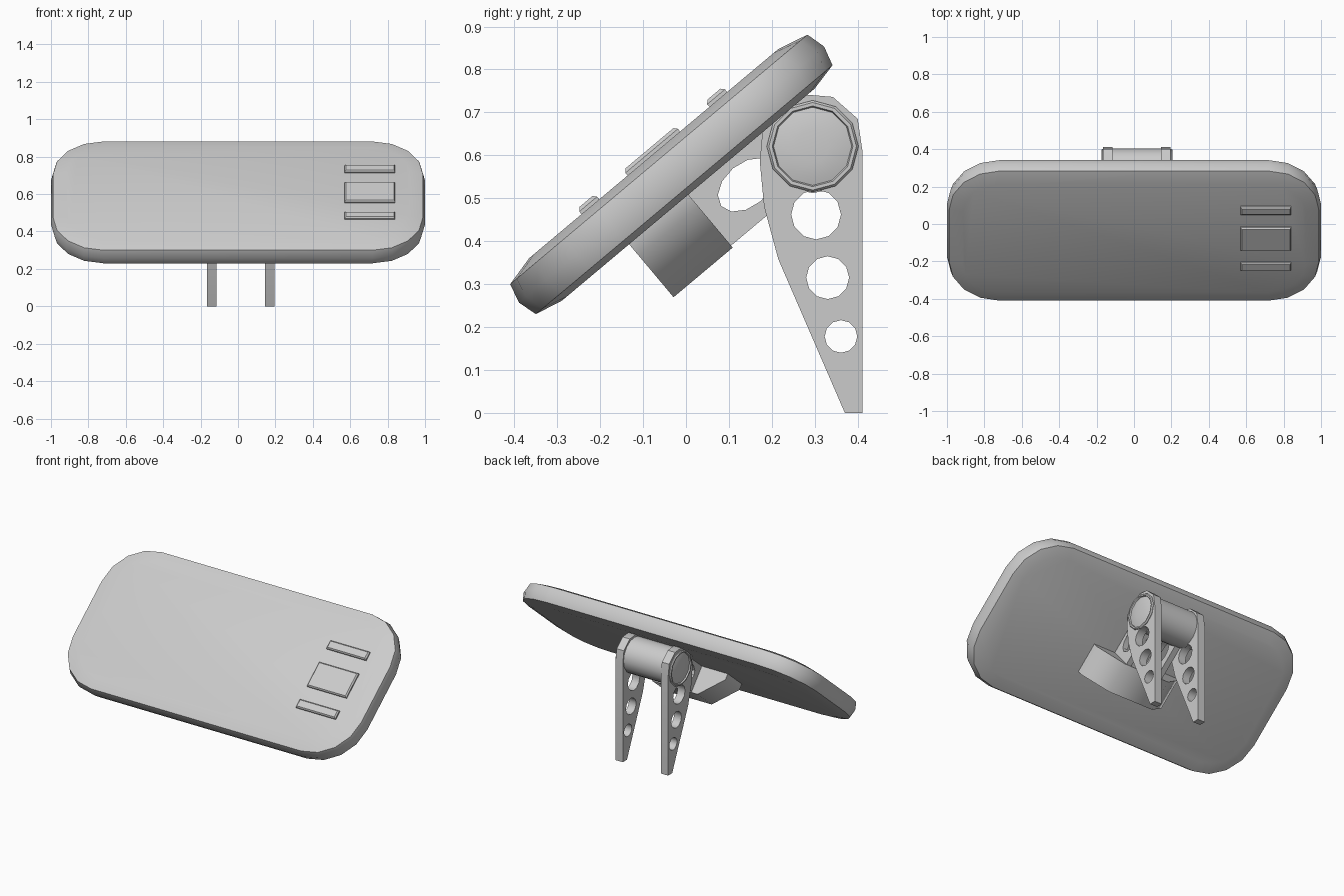
import bpy, math
from mathutils import Matrix

if "Cube" in bpy.data.objects:
    bpy.data.objects.remove(bpy.data.objects["Cube"])

TILT = Matrix.Rotation(math.radians(40), 4, 'X')          # tilted frame of the panel
SIDE = Matrix(((0, 0, 1, 0), (1, 0, 0, 0), (0, 1, 0, 0), (0, 0, 0, 1)))  # drawing plane -> yz
MID = 0.015                                               # centre of the stand in x


def add(name, me, mat=Matrix(), angle=32):
    ob = bpy.data.objects.new(name, me)
    bpy.context.collection.objects.link(ob)
    ob.matrix_world = mat
    me.shade_smooth()
    me.set_sharp_from_angle(angle=math.radians(angle))
    return ob


def loft(name, rings, mat=Matrix(), angle=32):
    """Skin equal-sized closed rings and cap both ends."""
    n = len(rings[0])
    verts = [p for r in rings for p in r]
    faces = [(i * n + j, i * n + (j + 1) % n, (i + 1) * n + (j + 1) % n, (i + 1) * n + j)
             for i in range(len(rings) - 1) for j in range(n)]
    faces += [tuple(reversed(range(n))), tuple(range(len(verts) - n, len(verts)))]
    me = bpy.data.meshes.new(name)
    me.from_pydata(verts, [], faces)
    return add(name, me, mat, angle)


def circle(cx, cy, r, n=12, sx=1.0):
    return [(cx + sx * r * math.cos(2 * math.pi * i / n),
             cy + r * math.sin(2 * math.pi * i / n)) for i in range(n)]


def plate(name, loops, thick, mat):
    """Flat plate with holes from closed 2D loops."""
    cu = bpy.data.curves.new(name, 'CURVE')
    cu.dimensions, cu.fill_mode, cu.extrude = '2D', 'BOTH', thick / 2
    for pts in loops:
        s = cu.splines.new('POLY')
        s.points.add(len(pts) - 1)
        for p, (x, y) in zip(s.points, pts):
            p.co = (x, y, 0, 1)
        s.use_cyclic_u = True
    tmp = bpy.data.objects.new(name + "_curve", cu)
    bpy.context.collection.objects.link(tmp)
    dg = bpy.context.evaluated_depsgraph_get()
    me = bpy.data.meshes.new_from_object(tmp.evaluated_get(dg))
    bpy.data.objects.remove(tmp)
    return add(name, me, mat)


def rounded(hx, hy, r, cy, z, seg=4):
    pts = []
    for k, (sx, sy) in enumerate(((1, 1), (-1, 1), (-1, -1), (1, -1))):
        for i in range(seg + 1):
            a = math.pi / 2 * (k + i / seg)
            pts.append((sx * (hx - r) + r * math.cos(a), cy + sy * (hy - r) + r * math.sin(a), z))
    return pts


# Tilted rounded panel
sections = [(.08, .386), (.013, .401), (0, .447), (.012, .493), (.085, .511)]
loft("panel", [rounded(1 - d, .464 - d, .28 - d, .331, z) for d, z in sections], TILT)

# Three raised buttons on the panel face
for name, c, h in (("button_low", .138, .027), ("button_mid", .331, .08), ("button_high", .527, .027)):
    loft(name, [[(.705 + sx * (.135 - d), c + sy * (h - d), z)
                 for sx, sy in ((-1, -1), (1, -1), (1, 1), (-1, 1))]
                for d, z in ((0, .495), (0, .519), (.007, .527))], TILT)

# Mounting block under the panel
prof = [(-.29, .40), (-.29, .35), (-.155, .225), (.155, .225), (.29, .35), (.29, .40)]
loft("mount_block", [[(x, u, z) for x, z in prof] for u in (.331, .151)], TILT, 50)

# Slotted arms from block to hinge, and the two legs with holes
arm = [(.30, .231), (.62, .231), (.66, .285), (.62, .388), (.30, .388)]
leg = [(.37, 0), (.411, 0), (.411, .61), (.40, .685), (.342, .736), (.285, .741), (.215, .71),
       (.178, .655), (.172, .585), (.182, .48), (.215, .358)]
holes = [circle(.303, .462, .058), circle(.33, .315, .05), circle(.361, .178, .038)]
for s, side in ((-1, "left"), (1, "right")):
    plate("arm_" + side, [arm, circle(.45, .316, .05, 12, 1.55)], .035,
          TILT @ Matrix.Translation((MID + s * .11, 0, 0)) @ SIDE)
    plate("leg_" + side, [leg] + holes, .05, Matrix.Translation((MID + s * .155, 0, 0)) @ SIDE)
    # Ringed, slightly domed hinge cap
    cap = [(.107, .17), (.107, .184), (.102, .19), (.094, .19), (.091, .182), (.072, .187), (.038, .191)]
    loft("hinge_cap_" + side,
         [[(MID + s * x, y, z) for y, z in circle(.295, .621, r)][::s] for r, x in cap])

# Hinge barrel between the legs
loft("hinge_barrel", [[(MID + x, y, z) for y, z in circle(.295, .621, .109, 16)] for x in (-.14, .14)])
